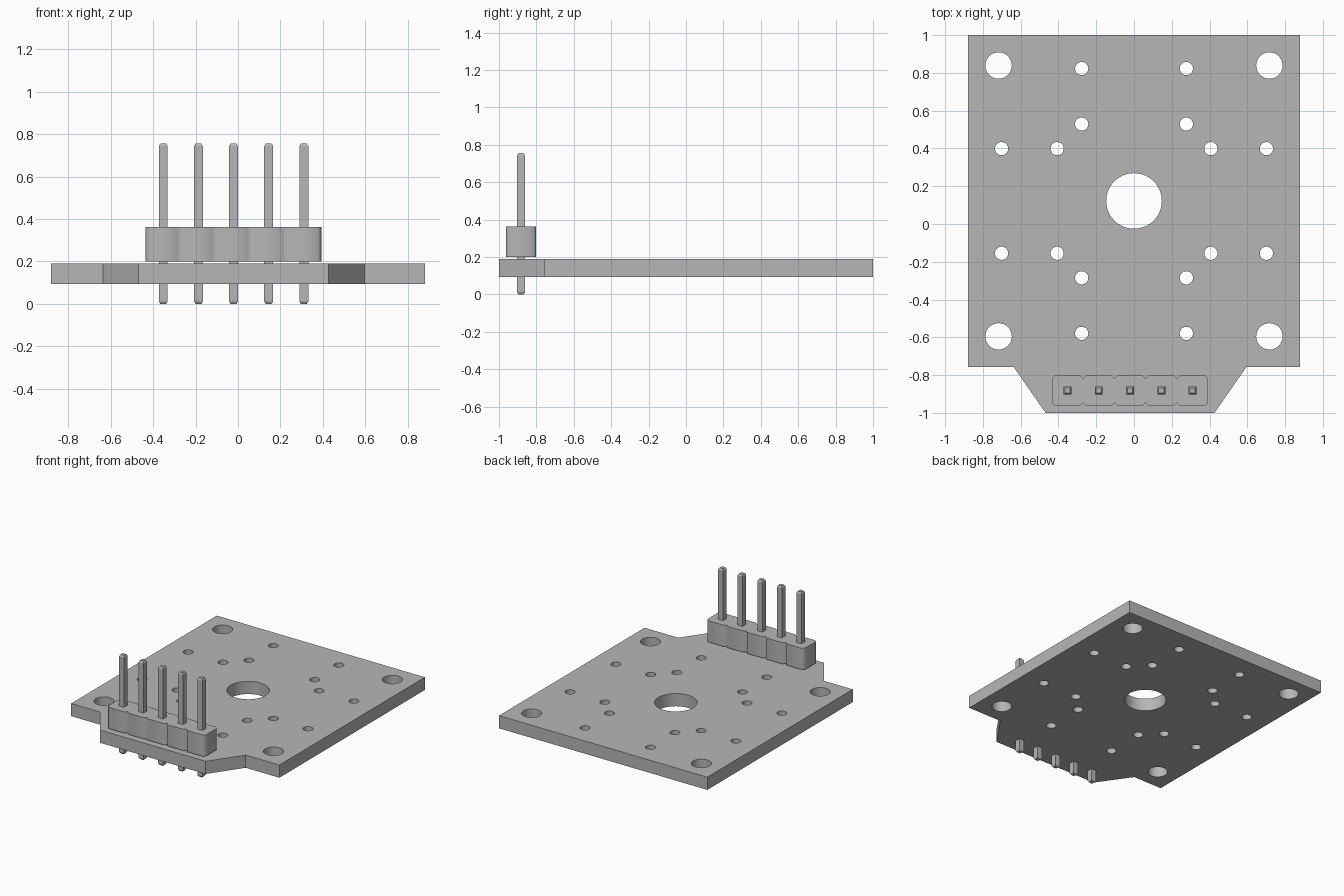
import bpy
import bmesh
from math import cos, sin, tau, radians

cube = bpy.data.objects.get("Cube")
if cube:
    bpy.data.objects.remove(cube, do_unlink=True)

grey = bpy.data.materials.new("plain grey")
grey.use_nodes = True
colour = (0.47, 0.47, 0.47, 1)
grey.diffuse_color = colour
grey.node_tree.nodes["Principled BSDF"].inputs["Base Color"].default_value = colour


def circle(cx, cy, r, sides=32):
    return [(cx + r * cos(tau * i / sides), cy + r * sin(tau * i / sides))
            for i in range(sides)]


def plate(name, loops, z0, z1):
    """Extrude a flat outline, with any inner loops left as holes."""
    curve = bpy.data.curves.new(name, "CURVE")
    curve.dimensions = "2D"
    curve.fill_mode = "BOTH"
    curve.extrude = (z1 - z0) / 2
    for loop in loops:
        spline = curve.splines.new("POLY")
        spline.points.add(len(loop) - 1)
        for point, (x, y) in zip(spline.points, loop):
            point.co = (x, y, 0, 1)
        spline.use_cyclic_u = True
    source = bpy.data.objects.new(name + "_outline", curve)
    bpy.context.collection.objects.link(source)
    graph = bpy.context.evaluated_depsgraph_get()
    mesh = bpy.data.meshes.new_from_object(source.evaluated_get(graph))
    bpy.data.objects.remove(source, do_unlink=True)
    bm = bmesh.new()
    bm.from_mesh(mesh)
    bpy.data.meshes.remove(mesh)
    bmesh.ops.remove_doubles(bm, verts=bm.verts, dist=0.0001)
    bmesh.ops.translate(bm, verts=bm.verts, vec=(0, 0, (z0 + z1) / 2))
    return finish(name, bm)


def finish(name, bm):
    bmesh.ops.recalc_face_normals(bm, faces=bm.faces)
    mesh = bpy.data.meshes.new(name)
    bm.to_mesh(mesh)
    bm.free()
    mesh.materials.clear()
    mesh.materials.append(grey)
    obj = bpy.data.objects.new(name, mesh)
    bpy.context.collection.objects.link(obj)
    return obj


# Circuit board: square with a tapered connector tab, drilled around its hub
hub_y = 0.122
outline = [(-0.88, 1), (-0.88, -0.757), (-0.637, -0.757), (-0.468, -1),
           (0.426, -1), (0.595, -0.757), (0.88, -0.757), (0.88, 1)]
holes = [circle(0, hub_y, 0.147, 64)]
for sx in (-1, 1):
    for sy in (-1, 1):
        holes.append(circle(sx * 0.717, hub_y + sy * 0.717, 0.07))
        for reach in (0.407, 0.701):
            holes.append(circle(sx * 0.277, hub_y + sy * reach, 0.035))
            holes.append(circle(sx * reach, hub_y + sy * 0.277, 0.035))
board = plate("board", [outline] + holes, 0.093, 0.19)
bpy.ops.object.select_all(action="DESELECT")
bpy.context.view_layer.objects.active = board
board.select_set(True)
bpy.ops.object.shade_smooth_by_angle(angle=radians(30))

# Header housing: five joined blocks with chamfered corners
count, pitch, half, cut = 5, 0.1655, 0.081, 0.017
mid_x, mid_y = -0.021, -0.882
start = mid_x - count * pitch / 2
front = []
for i in range(count):
    left, right = start + i * pitch, start + (i + 1) * pitch
    front += [(left, -half + cut), (left + cut, -half), (right - cut, -half)]
front.append((start + count * pitch, -half + cut))
housing = ([(x, mid_y + y) for x, y in front]
           + [(x, mid_y - y) for x, y in reversed(front)])
plate("header_housing", [housing], 0.2, 0.363)

# Header pins: square shafts with tapered ends
width, height, tip = 0.042, 0.755, 0.012
for i in range(count):
    bm = bmesh.new()
    bmesh.ops.create_cube(bm, size=1)
    bmesh.ops.scale(bm, verts=bm.verts, vec=(width, width, height - 2 * tip))
    bm.normal_update()
    ends = [f for f in bm.faces if abs(f.normal.z) > 0.9]
    bmesh.ops.inset_individual(bm, faces=ends, thickness=0.01, depth=tip)
    x = start + (i + 0.5) * pitch
    bmesh.ops.translate(bm, verts=bm.verts, vec=(x, mid_y, height / 2))
    finish(f"header_pin_{i + 1}", bm)
